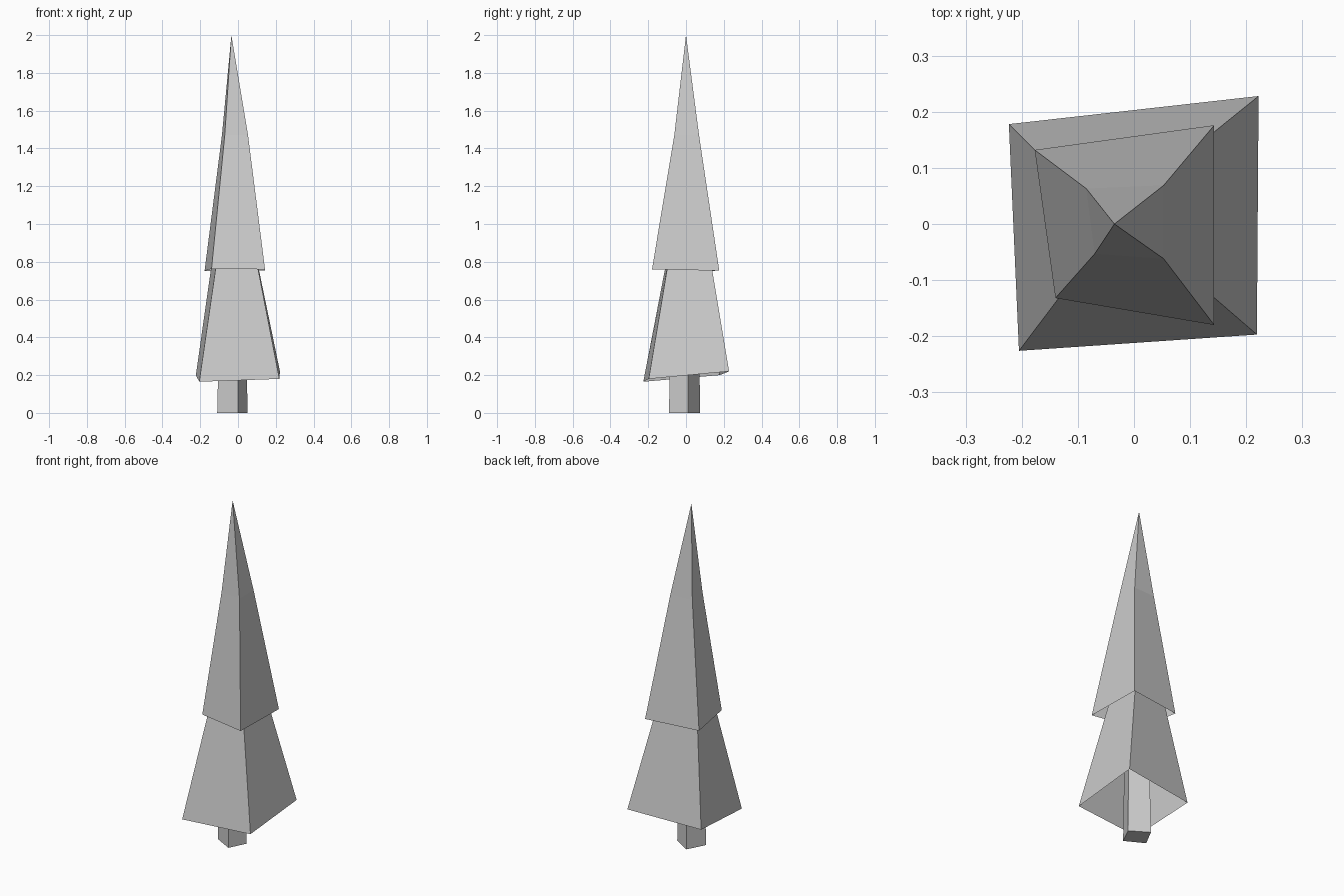
import bpy
import bmesh

cube = bpy.data.objects.get("Cube")
if cube:
    bpy.data.objects.remove(cube, do_unlink=True)

grey = bpy.data.materials.new("plain grey")
grey.use_nodes = True
grey.diffuse_color = (0.6, 0.6, 0.6, 1)
grey.node_tree.nodes["Principled BSDF"].inputs["Base Color"].default_value = (0.6, 0.6, 0.6, 1)


def loft(name, rings, tip=None, floor=False):
    """Join rings of corners (back left, front left, front right, back right)."""
    bm = bmesh.new()
    loops = [[bm.verts.new(p) for p in ring] for ring in rings]
    for low, high in zip(loops, loops[1:]):
        for i in range(4):
            j = (i + 1) % 4
            bm.faces.new((low[i], low[j], high[j], high[i]))
    if tip:
        top = bm.verts.new(tip)
        for i in range(4):
            bm.faces.new((loops[-1][i], loops[-1][(i + 1) % 4], top))
    if floor:
        bm.faces.new(loops[0][::-1])
    mesh = bpy.data.meshes.new(name)
    bm.to_mesh(mesh)
    bm.free()
    mesh.materials.append(grey)
    obj = bpy.data.objects.new(name, mesh)
    bpy.context.collection.objects.link(obj)
    return obj


# Turned square trunk, running up inside the lower branches
foot = [(-0.11, -0.03), (0, -0.09), (0.05, 0.01), (-0.055, 0.075)]
loft("trunk", [[(x, y, 0) for x, y in foot],
               [(x * 0.9, y * 0.9, 0.5) for x, y in foot]], floor=True)

# Lower branches: a hollow, uneven skirt
loft("lower_branches", [
    [(-0.223, 0.178, 0.2), (-0.205, -0.226, 0.165),
     (0.219, -0.197, 0.18), (0.222, 0.228, 0.22)],
    [(-0.135, 0.09, 0.82), (-0.11, -0.10, 0.82),
     (0.095, -0.09, 0.82), (0.098, 0.128, 0.82)]])

# Upper branches: a hollow skirt that steepens to a point
loft("upper_branches", [
    [(-0.177, 0.132, 0.752), (-0.14, -0.132, 0.763),
     (0.143, -0.18, 0.76), (0.143, 0.176, 0.753)],
    [(-0.085, 0.063, 1.47), (-0.07, -0.053, 1.47),
     (0.053, -0.062, 1.47), (0.053, 0.069, 1.47)]],
    tip=(-0.035, 0, 2))
